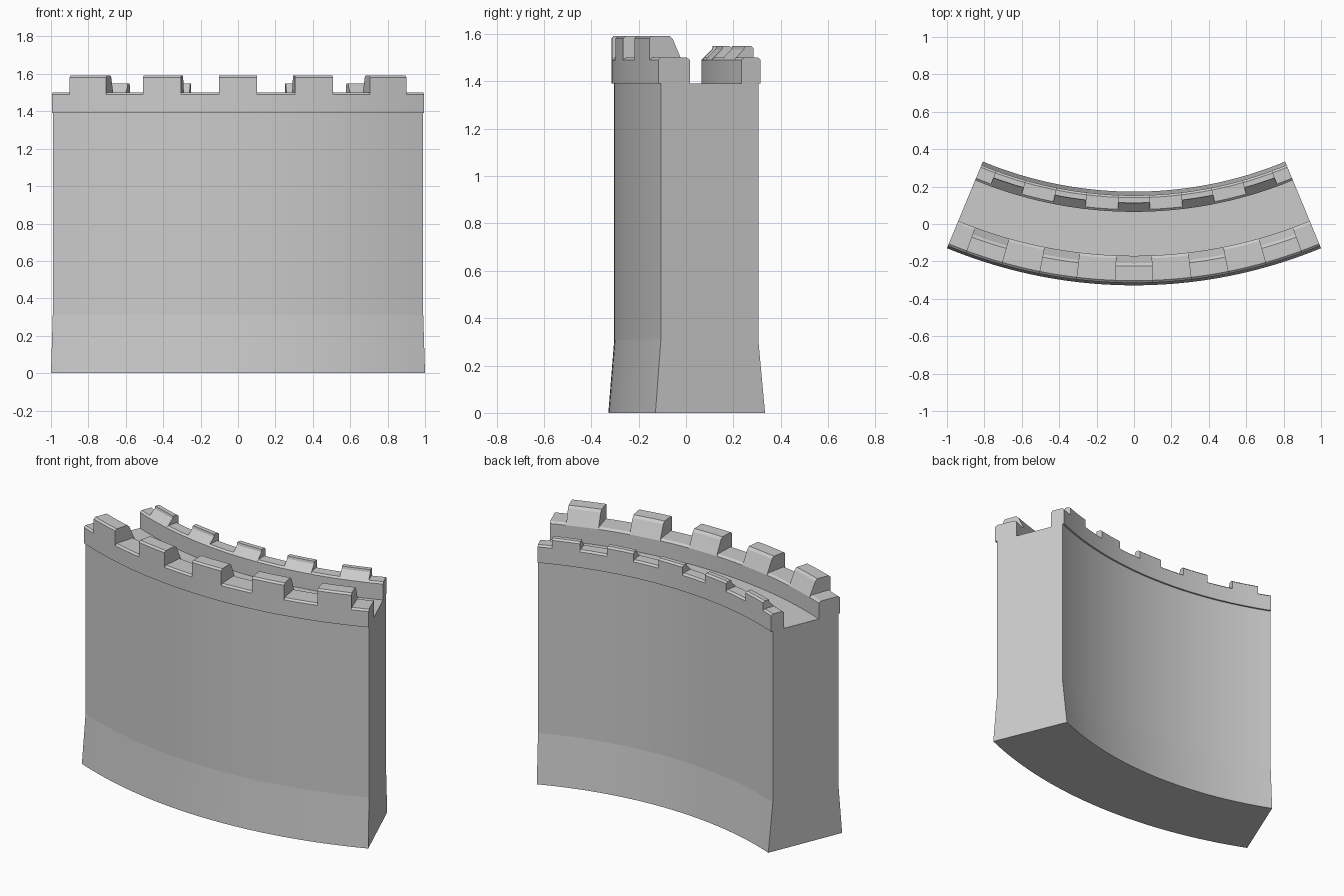
import bpy, bmesh, math

if "Cube" in bpy.data.objects:
    bpy.data.objects.remove(bpy.data.objects["Cube"])

CENTRE_Y = 2.285          # centre of the wall's curve
HALF = 22.5               # half of the swept angle in degrees


def sweep(name, profile, a0, a1, step=1.125):
    """Sweep a closed (radius, z) profile around the curve centre."""
    bm = bmesh.new()
    n = max(1, round((a1 - a0) / step))
    rings = []
    for i in range(n + 1):
        a = math.radians(a0 + (a1 - a0) * i / n)
        rings.append([bm.verts.new((r * math.sin(a), CENTRE_Y - r * math.cos(a), z))
                      for r, z in profile])
    k = len(profile)
    for p, q in zip(rings, rings[1:]):
        for j in range(k):
            m = (j + 1) % k
            bm.faces.new((p[j], p[m], q[m], q[j]))
    bm.faces.new(rings[0])
    bm.faces.new(rings[-1][::-1])
    bmesh.ops.recalc_face_normals(bm, faces=bm.faces)
    mesh = bpy.data.meshes.new(name)
    bm.to_mesh(mesh)
    bm.free()
    ob = bpy.data.objects.new(name, mesh)
    bpy.context.collection.objects.link(ob)
    bpy.context.view_layer.objects.active = ob
    bpy.ops.object.select_all(action='DESELECT')
    ob.select_set(True)
    bpy.ops.object.shade_smooth_by_angle(angle=math.radians(4))
    return ob


# Wall body with splayed foot; its top is the walkway
sweep("wall_body", [(2.613, 0), (2.588, 0.31), (2.588, 1.39),
                    (2.143, 1.39), (2.143, 0.31), (2.112, 0)], -HALF, HALF)

# Parapets with softened top edges
sweep("outer_parapet", [(2.6, 1.39), (2.6, 1.49), (2.588, 1.5),
                        (2.47, 1.5), (2.455, 1.49), (2.455, 1.39)], -HALF, HALF)
sweep("inner_parapet", [(2.22, 1.39), (2.22, 1.49), (2.208, 1.5),
                        (2.144, 1.5), (2.132, 1.49), (2.132, 1.39)], -HALF, HALF)

# Merlons: tall on the outside, low and sloping on the inside
outer_merlon = [(2.6, 1.49), (2.6, 1.582), (2.588, 1.592), (2.51, 1.592),
                (2.495, 1.578), (2.46, 1.5), (2.455, 1.49)]
inner_merlon = [(2.22, 1.49), (2.175, 1.535), (2.172, 1.55),
                (2.144, 1.55), (2.132, 1.54), (2.132, 1.49)]
for i in range(-2, 3):
    sweep("outer_merlon", outer_merlon, 9 * i - 2.25, 9 * i + 2.25)
    sweep("inner_merlon", inner_merlon, 9 * i - 2.25, 9 * i + 2.25)
